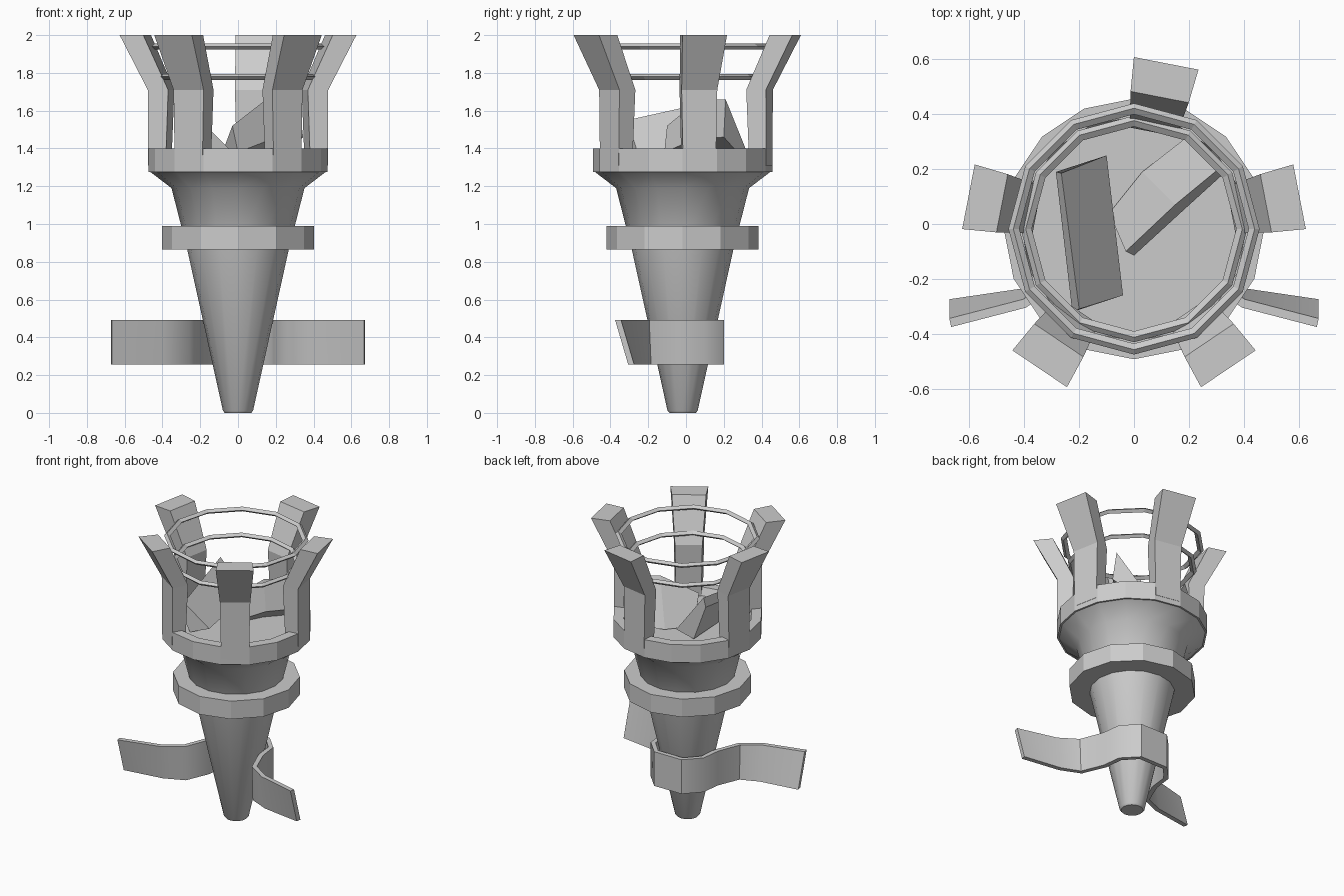
import bpy, bmesh, math
from mathutils import Vector

if "Cube" in bpy.data.objects:
    bpy.data.objects.remove(bpy.data.objects["Cube"])

CY = -0.018  # axis of the torch in y


def make(name, verts, faces, smooth=None):
    me = bpy.data.meshes.new(name)
    me.from_pydata([tuple(v) for v in verts], [], faces)
    bm = bmesh.new()
    bm.from_mesh(me)
    bmesh.ops.recalc_face_normals(bm, faces=bm.faces)
    bm.to_mesh(me)
    bm.free()
    ob = bpy.data.objects.new(name, me)
    bpy.context.collection.objects.link(ob)
    if smooth:
        bpy.ops.object.select_all(action='DESELECT')
        ob.select_set(True)
        bpy.context.view_layer.objects.active = ob
        bpy.ops.object.shade_smooth_by_angle(angle=math.radians(smooth))
    return ob


def lathe(name, profile, sides, closed=False, smooth=None):
    """Revolve (radius, z) pairs; capped at both ends unless closed."""
    n = len(profile)
    verts = [(r * math.cos(2 * math.pi * i / sides), CY + r * math.sin(2 * math.pi * i / sides), z)
             for r, z in profile for i in range(sides)]
    faces = []
    for j in range(n if closed else n - 1):
        a, b = j * sides, ((j + 1) % n) * sides
        for i in range(sides):
            k = (i + 1) % sides
            faces.append((a + i, a + k, b + k, b + i))
    if not closed:
        faces.append(tuple(range(sides)))
        faces.append(tuple((n - 1) * sides + i for i in range(sides)))
    return make(name, verts, faces, smooth)


def loft(name, sections, smooth=None):
    """Join four-cornered sections into a capped solid."""
    verts = [v for s in sections for v in s]
    faces = [(3, 2, 1, 0), tuple(len(verts) - 4 + i for i in range(4))]
    for j in range(len(sections) - 1):
        for i in range(4):
            k = (i + 1) % 4
            faces.append((4 * j + i, 4 * j + k, 4 * j + 4 + k, 4 * j + 4 + i))
    return make(name, verts, faces, smooth)


# Tapered handle with flared cup, rim and recessed floor
lathe("handle", [(0.07, 0.0), (0.08, 0.012), (0.27, 0.87), (0.352, 1.19), (0.47, 1.28)], 16, smooth=40)
lathe("cup_rim", [(0.475, 1.275), (0.475, 1.40), (0.41, 1.40), (0.385, 1.345), (0.3, 1.275)], 16, closed=True)
lathe("cup_floor", [(0.39, 1.28), (0.39, 1.35)], 16)

# Collar around the handle
lathe("collar", [(0.26, 0.865), (0.402, 0.865), (0.402, 0.99), (0.28, 0.99)], 12, closed=True)

# Thin hoops inside the prongs
for name, r, z in (("lower_hoop", 0.395, 1.78), ("upper_hoop", 0.44, 1.94)):
    lathe(name, [(r - 0.022, z), (r, z - 0.017), (r + 0.018, z), (r, z + 0.015)], 12, closed=True)

# Five prongs that flare outwards: inner radius, outer radius, half width, z
prong = [(0.375, 0.468, 0.088, 1.31), (0.36, 0.468, 0.096, 1.71), (0.49, 0.615, 0.12, 2.0)]
for n, deg in enumerate((11, 79, 169, 236, 304)):
    a = math.radians(deg)
    out, side = Vector((math.cos(a), math.sin(a), 0)), Vector((-math.sin(a), math.cos(a), 0))
    sections = []
    for ri, ro, w, z in prong:
        c = Vector((0, CY, z))
        sections.append([c + out * ri - side * w * 0.9, c + out * ro - side * w,
                         c + out * ro + side * w, c + out * ri + side * w * 0.9])
    loft(f"prong_{n + 1}", sections)

# Wall strap bent round the back of the handle: x, y, twist of the upper edge
half = [(0.10, 0.185, 0), (0.19, 0.09, 0), (0.205, -0.04, 0), (0.27, -0.20, 0.005),
        (0.40, -0.27, 0.02), (0.67, -0.325, 0.035)]
path = [(-x, y, t) for x, y, t in reversed(half)] + half
sections = []
for i, (x, y, t) in enumerate(path):
    p, q = path[max(i - 1, 0)], path[min(i + 1, len(path) - 1)]
    d = Vector((q[0] - p[0], q[1] - p[1], 0)).normalized()
    nrm = Vector((-d.y, d.x, 0)) * 0.016
    lo, hi = Vector((x, y + t, 0.255)), Vector((x, y - t, 0.493))
    sections.append([lo - nrm, lo + nrm, hi + nrm, hi - nrm])
loft("wall_strap", sections, smooth=40)

# Two slabs of fuel leaning in the cup
loft("left_fuel_slab", [
    [(-0.265, 0.185, 1.66), (-0.285, 0.19, 1.60), (-0.20, 0.2, 1.36), (-0.10, 0.25, 1.42)],
    [(-0.20, -0.31, 1.55), (-0.225, -0.32, 1.50), (-0.16, -0.3, 1.35), (-0.04, -0.26, 1.39)]])
loft("right_fuel_slab", [
    [(-0.03, -0.10, 1.52), (0.0, -0.115, 1.38), (-0.04, 0.0, 1.34), (-0.09, 0.04, 1.36)],
    [(0.15, 0.07, 1.66), (0.18, 0.05, 1.45), (0.08, 0.16, 1.34), (0.03, 0.19, 1.36)],
    [(0.32, 0.21, 1.66), (0.345, 0.2, 1.46), (0.24, 0.29, 1.36), (0.19, 0.315, 1.40)]])
